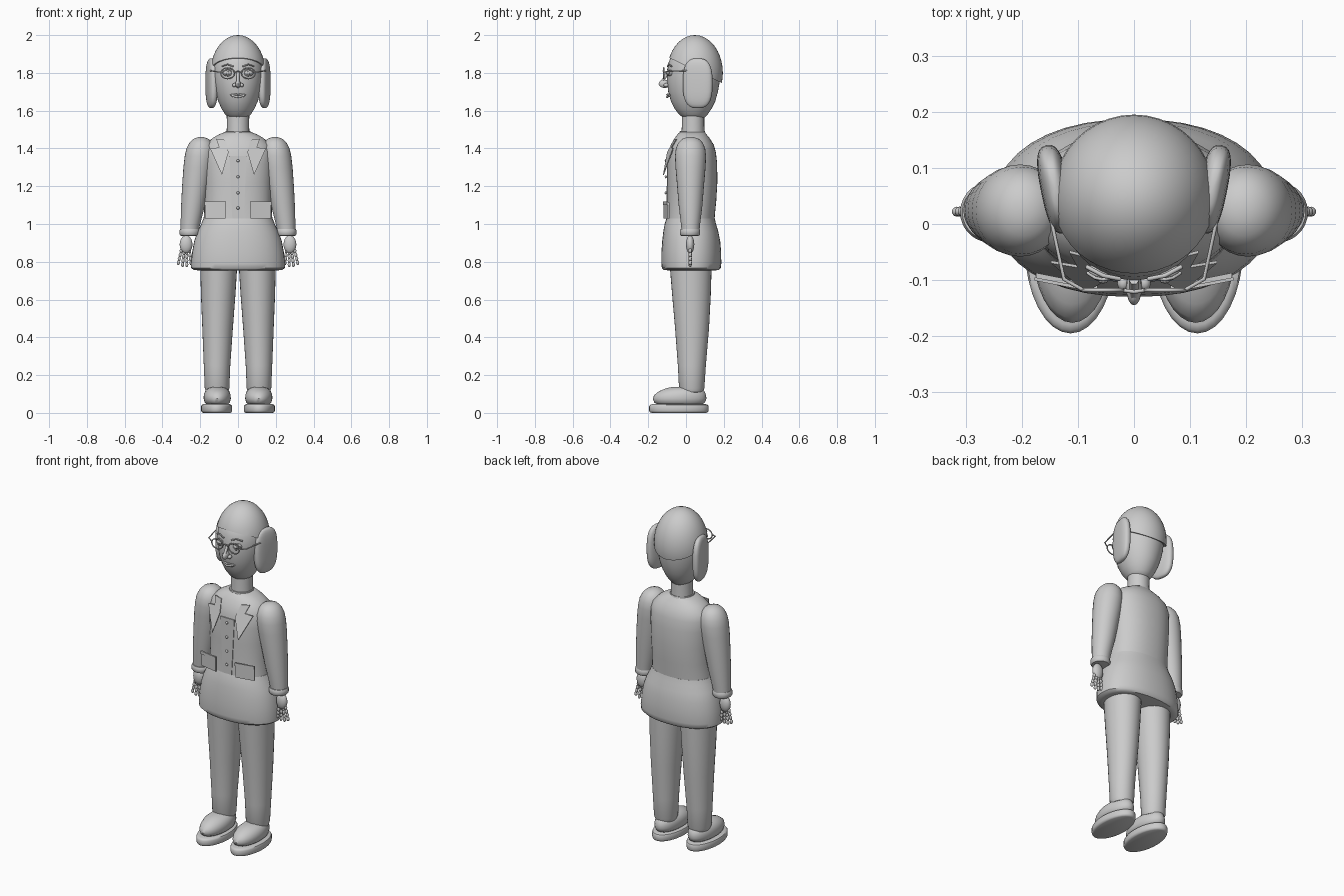
import bpy, bmesh, math
from mathutils import Vector, Matrix

mat = bpy.data.materials.new("plain_grey")
mat.diffuse_color = (0.6, 0.6, 0.6, 1)


def finish(name, bm):
    bmesh.ops.recalc_face_normals(bm, faces=bm.faces)
    me = bpy.data.meshes.new(name)
    bm.to_mesh(me)
    bm.free()
    ob = bpy.data.objects.new(name, me)
    me.materials.append(mat)
    bpy.context.collection.objects.link(ob)
    return ob


def loft(name, rows, n=32, power=1.0):
    """Stack of ovals, each row = (z, centre x, half width, front y, back y)."""
    bm = bmesh.new()
    rings = []
    for z, cx, rx, y0, y1 in rows:
        ring = []
        for i in range(n):
            a = 2 * math.pi * i / n
            c, s = math.cos(a), math.sin(a)
            c, s = (math.copysign(abs(v) ** power, v) for v in (c, s))
            ring.append(bm.verts.new((cx + rx * c, (y0 + y1) / 2 + (y1 - y0) / 2 * s, z)))
        rings.append(ring)
    for a, b in zip(rings, rings[1:]):
        for i in range(n):
            j = (i + 1) % n
            bm.faces.new((a[i], a[j], b[j], b[i]))
    bm.faces.new(rings[0])
    bm.faces.new(rings[-1])
    return finish(name, bm)


def ball(name, loc, size, seg=24, power=1.0, turn=0.0, cut=None):
    """Ellipsoid; power below 1 makes it boxier; cut = (point, normal) plane."""
    bm = bmesh.new()
    bmesh.ops.create_uvsphere(bm, u_segments=seg, v_segments=max(6, seg // 2), radius=1)
    for v in bm.verts:
        v.co = Vector([math.copysign(abs(c) ** power, c) * s for c, s in zip(v.co, size)])
    bm.transform(Matrix.Translation(loc) @ Matrix.Rotation(turn, 4, 'Z'))
    if cut:
        geom = bm.verts[:] + bm.edges[:] + bm.faces[:]
        bmesh.ops.bisect_plane(bm, geom=geom, plane_co=cut[0], plane_no=cut[1], clear_inner=True)
        bmesh.ops.holes_fill(bm, edges=[e for e in bm.edges if e.is_boundary])
    return finish(name, bm)


def plate(name, pts, thick=0.006):
    """Thin sheet through a few corner points."""
    bm = bmesh.new()
    f = bm.faces.new([bm.verts.new(p) for p in pts])
    ext = bmesh.ops.extrude_face_region(bm, geom=[f])
    bmesh.ops.translate(bm, vec=(0, thick, 0),
                        verts=[g for g in ext["geom"] if isinstance(g, bmesh.types.BMVert)])
    return finish(name, bm)


def tube(name, pts, radius, closed=False):
    """Round wire along points."""
    cu = bpy.data.curves.new(name, 'CURVE')
    cu.dimensions = '3D'
    cu.bevel_depth = radius
    cu.bevel_resolution = 1
    cu.use_fill_caps = True
    sp = cu.splines.new('POLY')
    sp.points.add(len(pts) - 1)
    for p, co in zip(sp.points, pts):
        p.co = (*co, 1)
    sp.use_cyclic_u = closed
    cu.materials.append(mat)
    ob = bpy.data.objects.new(name, cu)
    bpy.context.collection.objects.link(ob)
    return ob


# Jacket body and flared lower part
loft("jacket", [
    (1.0, 0, .185, -.105, .15), (1.05, 0, .18, -.102, .153), (1.12, 0, .178, -.1, .16),
    (1.22, 0, .18, -.1, .166), (1.32, 0, .185, -.1, .165), (1.38, 0, .185, -.092, .158),
    (1.42, 0, .172, -.08, .147), (1.455, 0, .135, -.06, .125), (1.475, 0, .1, -.045, .108),
    (1.488, 0, .065, -.03, .098)], 40, .9)
loft("jacket_skirt", [
    (.755, 0, .215, -.1, .16), (.757, 0, .235, -.118, .175), (.768, 0, .249, -.128, .184),
    (.79, 0, .25, -.13, .187), (.85, 0, .243, -.13, .186), (.91, 0, .232, -.126, .181),
    (.96, 0, .215, -.12, .171), (1.0, 0, .195, -.113, .159), (1.03, 0, .183, -.103, .152)], 40, .9)

# Neck and collar
loft("neck", [(1.44, 0, .062, -.026, .1), (1.52, 0, .059, -.022, .097), (1.59, 0, .06, -.022, .097)], 24)
loft("collar", [(1.465, 0, .075, -.042, .108), (1.492, 0, .066, -.032, .1)], 24)

# Egg-shaped head
loft("head", [
    (1.553, 0, .02, .02, .07), (1.56, 0, .048, -.012, .095), (1.58, 0, .068, -.037, .115),
    (1.61, 0, .087, -.06, .135), (1.65, 0, .105, -.08, .155), (1.7, 0, .12, -.094, .169),
    (1.75, 0, .129, -.1, .178), (1.8, 0, .133, -.1, .181), (1.85, 0, .13, -.094, .178),
    (1.89, 0, .115, -.078, .162), (1.94, 0, .08, -.035, .13), (1.97, 0, .03, .02, .08)], 40)

# Hair cap, cut along a slope, and pillow-like side hair
ball("hair_cap", (0, .047, 1.8), (.146, .148, .2), 40, cut=((0, -.1, 1.885), (0, .43, .9)))
for s in (-1, 1):
    ball("side_hair", (s * .14, .062, 1.745), (.026, .08, .132), 28, .72, turn=-s * .2)

# Face
ball("nose", (0, -.113, 1.742), (.014, .032, .022), 16)
tube("nose_bridge", [(0, -.1, 1.8), (0, -.118, 1.765), (0, -.132, 1.745)], .009)
tube("upper_lip", [(x, -.1 + abs(x) * .35, 1.686 - abs(abs(x) - .012) * .15)
                   for x in (-.04, -.025, -.012, 0, .012, .025, .04)], .005)
tube("lower_lip", [(x, -.1 + abs(x) * .35, 1.673 + abs(x) * .2)
                   for x in (-.032, -.016, 0, .016, .032)], .006)
for s in (-1, 1):
    ball("nostril", (s * .019, -.105, 1.735), (.011, .014, .011), 12)
    ball("eye", (s * .055, -.083, 1.8), (.026, .02, .017), 20)
    ball("pupil", (s * .055, -.101, 1.8), (.009, .005, .009), 12)
    for h, n in ((.018, "upper_eyelid"), (-.016, "lower_eyelid")):
        tube(n, [(s * (.055 + .028 * t), -.099 + .012 * t * t, 1.8 + h * (1 - t * t))
                 for t in (-1, -.5, 0, .5, 1)], .003)
    tube("eyebrow", [(s * .025, -.098, 1.834), (s * .055, -.092, 1.845), (s * .085, -.076, 1.835)], .004)

# Glasses
for s in (-1, 1):
    tube("glasses_rim", [(s * .055 + .036 * math.cos(i * math.pi / 12), -.118,
                          1.798 + .029 * math.sin(i * math.pi / 12)) for i in range(24)], .0035, True)
    tube("glasses_temple", [(s * .09, -.118, 1.803), (s * .125, -.098, 1.808), (s * .148, .01, 1.812)], .0035)
tube("glasses_bridge", [(-.02, -.118, 1.803), (0, -.121, 1.809), (.02, -.118, 1.803)], .0035)

# Front panel with buttons
plate("shirt_front", [(-.03, -.104, 1.03), (.03, -.104, 1.03), (.045, -.1, 1.36), (-.045, -.1, 1.36)])
for z in (1.085, 1.165, 1.25, 1.335):
    ball("button", (0, -.107, z), (.008, .006, .008), 12)

for s in (-1, 1):
    # Lapels and pockets
    plate("lapel", [(s * .065, -.065, 1.445), (s * .115, -.052, 1.45), (s * .1, -.078, 1.405),
                    (s * .148, -.07, 1.4), (s * .085, -.122, 1.26), (s * .05, -.1, 1.38)], .005)
    plate("pocket", [(s * .065, -.118, 1.03), (s * .175, -.096, 1.03),
                     (s * .175, -.096, 1.115), (s * .065, -.118, 1.115)], .009)
    plate("pocket_flap", [(s * .063, -.123, 1.1), (s * .177, -.101, 1.1),
                          (s * .177, -.101, 1.118), (s * .063, -.123, 1.118)], .006)

    # Sleeve with rounded shoulder, and cuff
    loft("sleeve", [(z, s * x, r, .024 - r * k, .024 + r * k) for z, x, r, k in (
        (.95, .257, .046, 1), (1.0, .252, .052, .98), (1.1, .238, .063, 1), (1.2, .225, .071, 1),
        (1.3, .211, .078, 1.02), (1.36, .203, .079, 1.04), (1.4, .199, .074, 1.05),
        (1.43, .197, .06, 1.08), (1.45, .196, .041, 1.1), (1.46, .196, .015, 1.1))], 28)
    loft("cuff", [(z, s * .256, r, .021 - r, .021 + r) for z, r in (
        (.937, .04), (.938, .048), (.946, .054), (.965, .054), (.974, .05))], 28)

    # Hand with beaded fingers
    ball("palm", (s * .275, .022, .892), (.034, .022, .048), 20)
    for i in range(4):
        for k in range(4):
            x = .256 + .015 * i + (i - 1) * .0025 * k
            z = .848 - .021 * k + (.01 if i in (0, 3) else 0)
            ball("finger_joint", (s * x, .022, z), (.0085, .009, .013), 10)

    # Trouser leg
    loft("trouser_leg", [
        (.105, s * .111, .045, -.01, .075), (.11, s * .111, .058, -.028, .09),
        (.13, s * .111, .065, -.037, .097), (.25, s * .111, .07, -.043, .105),
        (.45, s * .108, .081, -.058, .122), (.62, s * .105, .091, -.073, .131),
        (.78, s * .102, .098, -.086, .136)], 32)

    # Shoe upper and sole
    loft("shoe_upper", [
        (.045, s * .11, .055, -.15, .085), (.055, s * .11, .067, -.168, .1),
        (.075, s * .11, .072, -.176, .108), (.095, s * .11, .071, -.168, .106),
        (.115, s * .11, .064, -.143, .098), (.13, s * .11, .048, -.105, .08),
        (.138, s * .11, .022, -.07, .04)], 32)
    loft("shoe_sole", [
        (0, s * .113, .072, -.182, .108), (.004, s * .113, .079, -.191, .116),
        (.012, s * .113, .082, -.195, .12), (.035, s * .113, .082, -.195, .12),
        (.042, s * .113, .079, -.19, .116), (.046, s * .113, .07, -.18, .105)], 32)

# Smooth shading with sharp edges kept
for ob in bpy.context.scene.objects:
    ob.select_set(ob.type == 'MESH')
    if ob.type == 'MESH':
        bpy.context.view_layer.objects.active = ob
bpy.ops.object.shade_smooth_by_angle(angle=math.radians(40))
